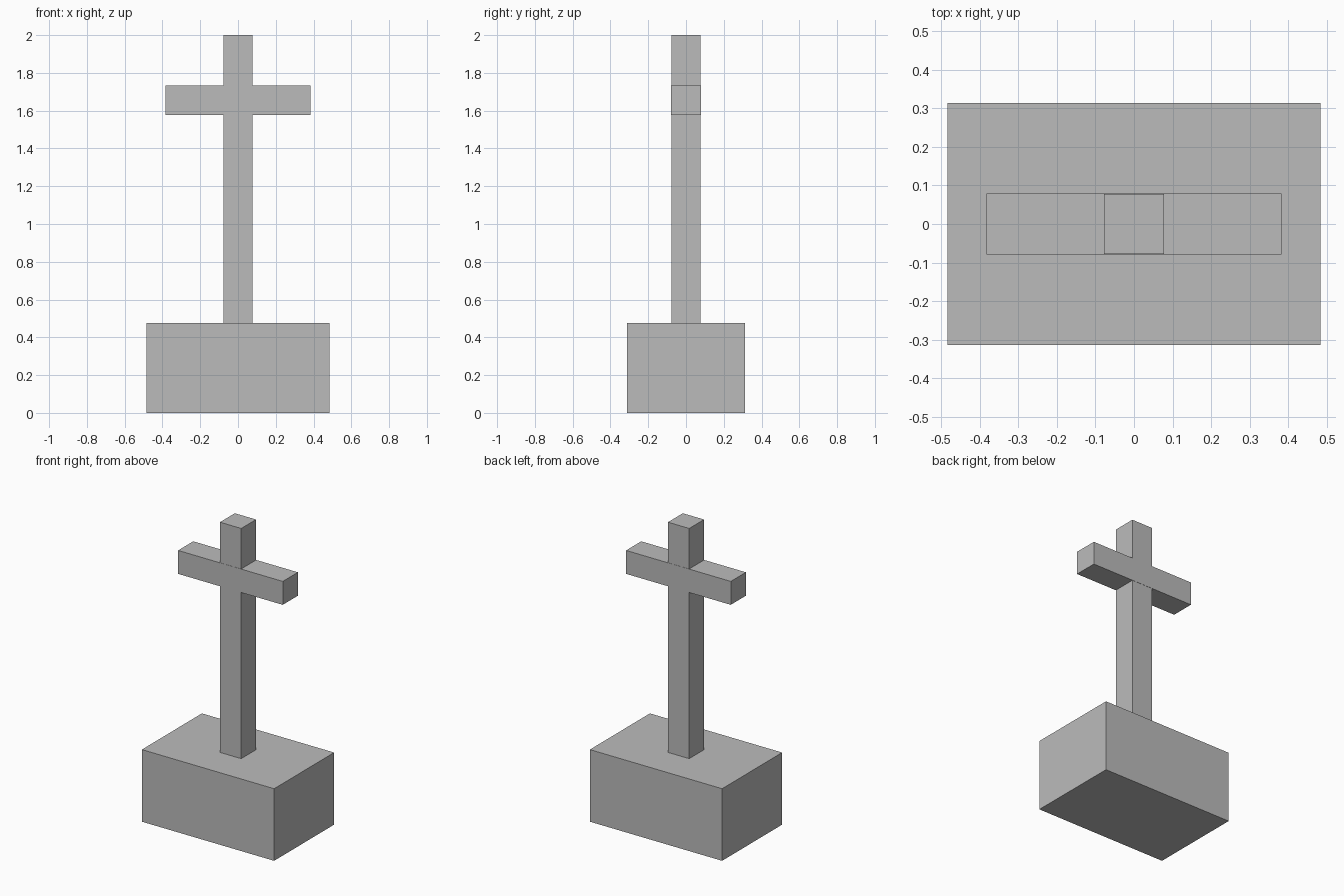
import bpy

# Remove the default cube
default = bpy.data.objects.get("Cube")
if default:
    bpy.data.objects.remove(default, do_unlink=True)

# Stone colour
stone = bpy.data.materials.new("grey_stone")
stone.use_nodes = True
grey = (0.5, 0.5, 0.5, 1.0)
stone.diffuse_color = grey
stone.node_tree.nodes["Principled BSDF"].inputs["Base Color"].default_value = grey


def block(name, width, depth, bottom, top):
    """Centred box spanning the given heights."""
    bpy.ops.mesh.primitive_cube_add(size=1, location=(0, 0, (bottom + top) / 2))
    obj = bpy.context.object
    obj.name = obj.data.name = name
    obj.scale = (width, depth, top - bottom)
    bpy.ops.object.transform_apply(location=False, rotation=False, scale=True)
    obj.data.materials.append(stone)
    return obj


# Plinth, upright and a crossbar slightly proud of the upright
BASE_TOP = 0.477
block("base", 0.968, 0.627, 0, BASE_TOP)
block("upright_post", 0.155, 0.155, BASE_TOP, 2.0)
block("crossbar", 0.766, 0.158, 1.577, 1.732)
